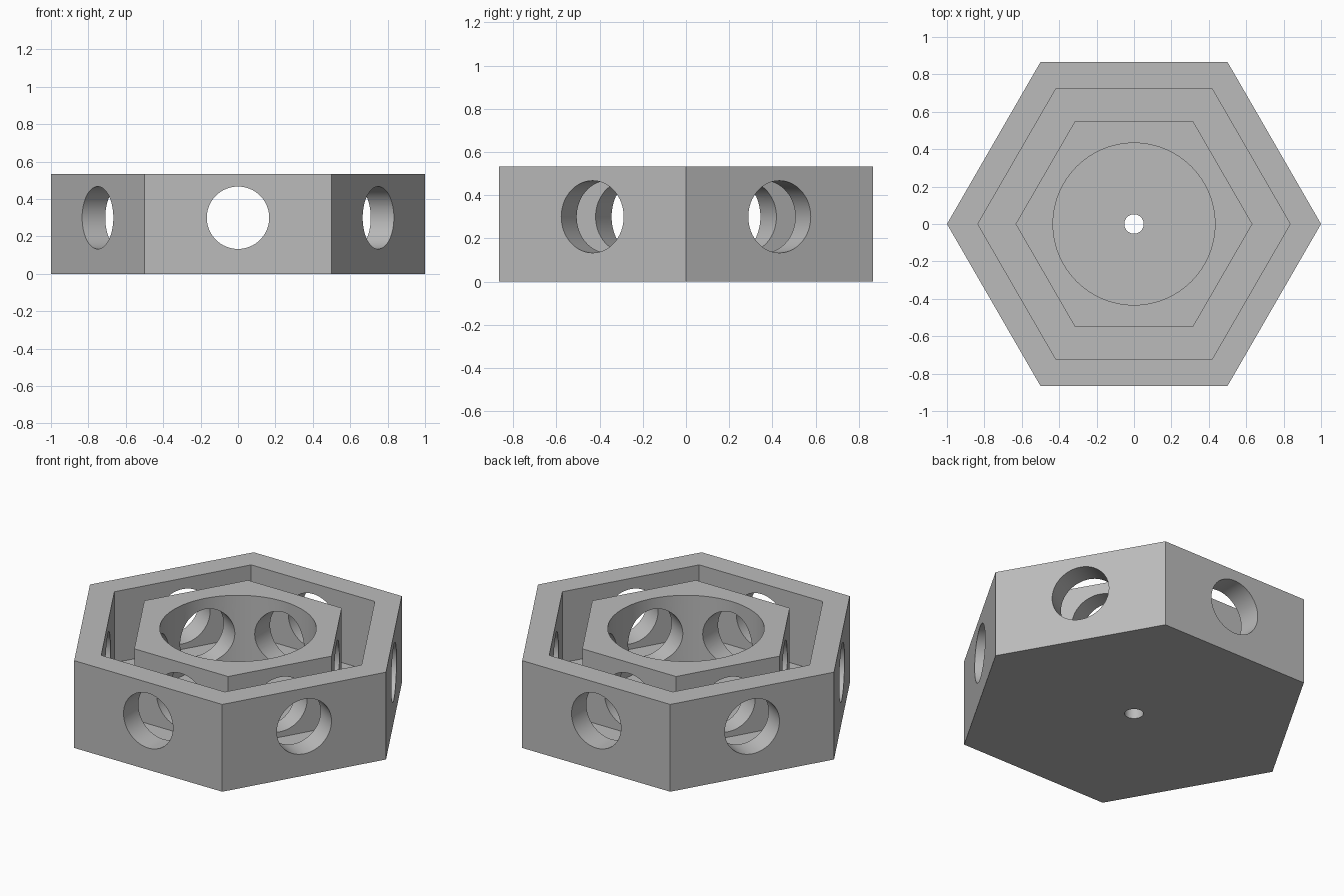
import bpy
import math
from mathutils import Matrix

cube = bpy.data.objects.get("Cube")
if cube:
    bpy.data.objects.remove(cube, do_unlink=True)

HEIGHT = 0.533
FLOOR = 0.1
HOLE_Z, HOLE_R = 0.3, 0.167

grey = bpy.data.materials.new("plain grey")
grey.use_nodes = True
colour = (0.5, 0.5, 0.5, 1)
grey.diffuse_color = colour
grey.node_tree.nodes["Principled BSDF"].inputs["Base Color"].default_value = colour


def prism(name, sides, radius, bottom, top):
    """Upright prism with a corner on the x axis."""
    bpy.ops.mesh.primitive_cylinder_add(vertices=sides, radius=radius, depth=top - bottom)
    obj = bpy.context.object
    obj.name = name
    obj.data.transform(Matrix.Translation((0, 0, (top + bottom) / 2))
                       @ Matrix.Rotation(math.pi / 2, 4, 'Z'))
    obj.data.materials.append(grey)
    return obj


def combine(target, tool, operation):
    """Apply a boolean, then discard the tool."""
    tool.hide_render = True
    mod = target.modifiers.new(tool.name, 'BOOLEAN')
    mod.operation = operation
    mod.solver = 'EXACT'
    mod.object = tool
    bpy.context.view_layer.objects.active = target
    bpy.ops.object.modifier_apply(modifier=mod.name)
    bpy.data.objects.remove(tool, do_unlink=True)


# Hexagonal tray: outer wall on a floor
body = prism("hexagonal_housing", 6, 1, 0, HEIGHT)
combine(body, prism("pocket", 6, 0.835, FLOOR, 1), 'DIFFERENCE')

# Inner hexagonal ring with a round bore, and the small hole in the floor
combine(body, prism("inner_ring", 6, 0.633, FLOOR / 2, HEIGHT), 'UNION')
combine(body, prism("bore", 96, 0.433, FLOOR, 1), 'DIFFERENCE')
combine(body, prism("floor_hole", 48, 0.052, -1, 1), 'DIFFERENCE')

# Round side holes through both walls, one pair per axis
for angle in (30, 90, 150):
    drill = prism("side_hole", 64, HOLE_R, -2, 2)
    drill.data.transform(Matrix.Translation((0, 0, HOLE_Z))
                         @ Matrix.Rotation(math.radians(angle), 4, 'Z')
                         @ Matrix.Rotation(math.pi / 2, 4, 'Y'))
    combine(body, drill, 'DIFFERENCE')

bpy.ops.object.select_all(action='DESELECT')
body.select_set(True)
bpy.context.view_layer.objects.active = body
bpy.ops.object.shade_smooth_by_angle(angle=math.radians(30))
